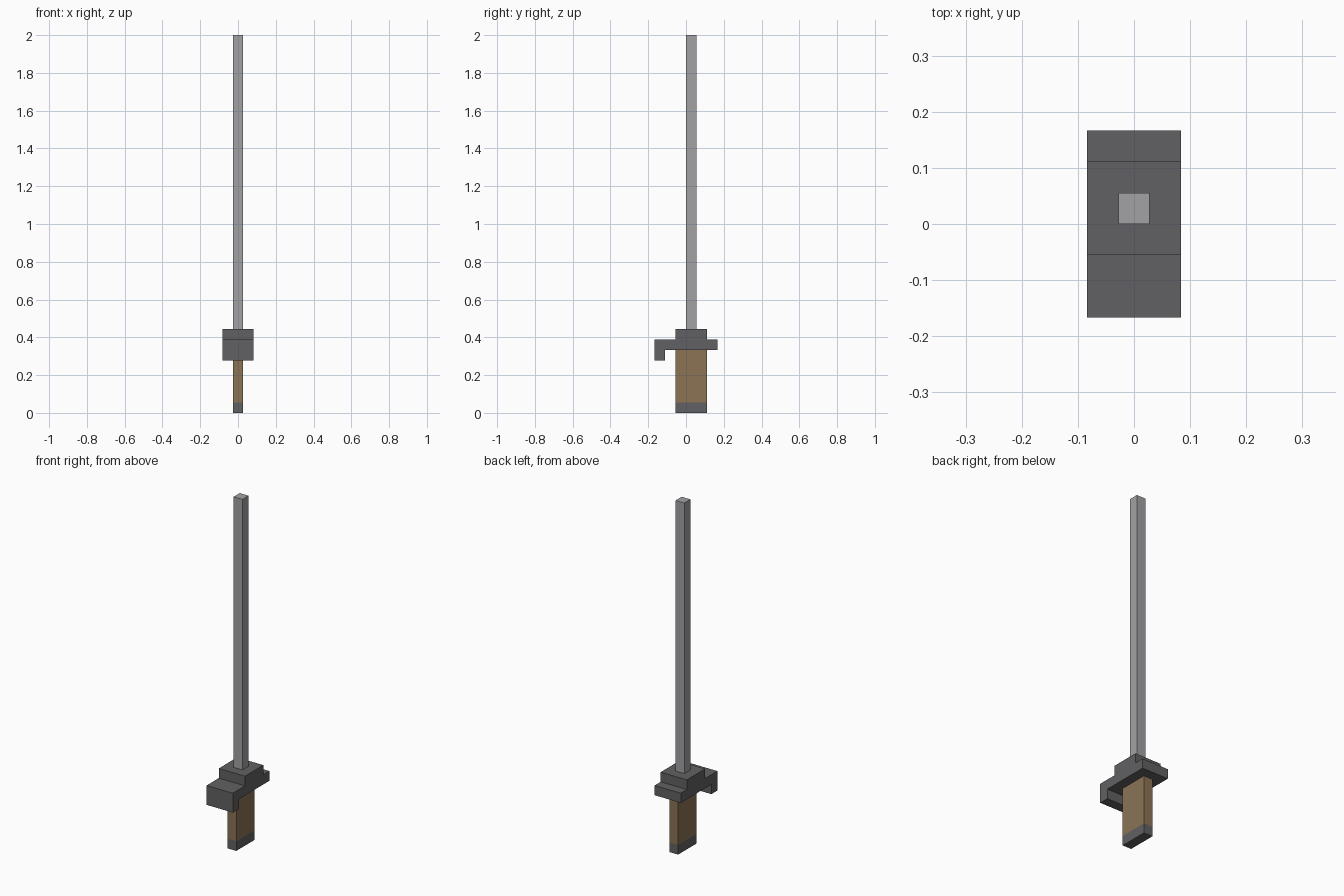
import bpy
import bmesh

cube = bpy.data.objects.get("Cube")
if cube:
    bpy.data.objects.remove(cube, do_unlink=True)

U = 1 / 18  # grid unit of the blocky design


def material(name, rgb):
    """Flat matte material from 0-255 display values."""
    lin = [((c / 255 + 0.055) / 1.055) ** 2.4 for c in rgb] + [1.0]
    mat = bpy.data.materials.new(name)
    mat.use_nodes = True
    mat.diffuse_color = lin
    bsdf = next(n for n in mat.node_tree.nodes if n.type == 'BSDF_PRINCIPLED')
    bsdf.inputs["Base Color"].default_value = lin
    bsdf.inputs["Roughness"].default_value = 0.8
    return mat


def extrude_profile(name, profile, half_width, mat):
    """Extrude a side profile of (y, z) grid units across x."""
    bm = bmesh.new()
    face = bm.faces.new([bm.verts.new((-half_width * U, y * U, z * U)) for y, z in profile])
    ext = bmesh.ops.extrude_face_region(bm, geom=[face])
    moved = [v for v in ext["geom"] if isinstance(v, bmesh.types.BMVert)]
    bmesh.ops.translate(bm, verts=moved, vec=(2 * half_width * U, 0, 0))
    bmesh.ops.recalc_face_normals(bm, faces=bm.faces)
    mesh = bpy.data.meshes.new(name)
    bm.to_mesh(mesh)
    bm.free()
    mesh.materials.append(mat)
    obj = bpy.data.objects.new(name, mesh)
    bpy.context.collection.objects.link(obj)
    return obj


def block(name, y0, y1, z0, z1, half_width, mat):
    return extrude_profile(name, [(y0, z0), (y1, z0), (y1, z1), (y0, z1)], half_width, mat)


steel = material("blade steel", (162, 162, 166))
iron = material("dark iron", (97, 97, 99))
wood = material("brown grip", (139, 115, 85))

# Handle
block("pommel", -1, 2, 0, 1, 0.5, iron)
block("grip", -1, 2, 1, 6, 0.5, wood)

# Stepped guard with a hooked front end
extrude_profile("guard", [(-3, 5), (-2, 5), (-2, 6), (3, 6), (3, 7), (2, 7),
                          (2, 8), (-1, 8), (-1, 7), (-3, 7)], 1.5, iron)

# Long square blade
block("blade", 0, 1, 8, 36, 0.5, steel)
